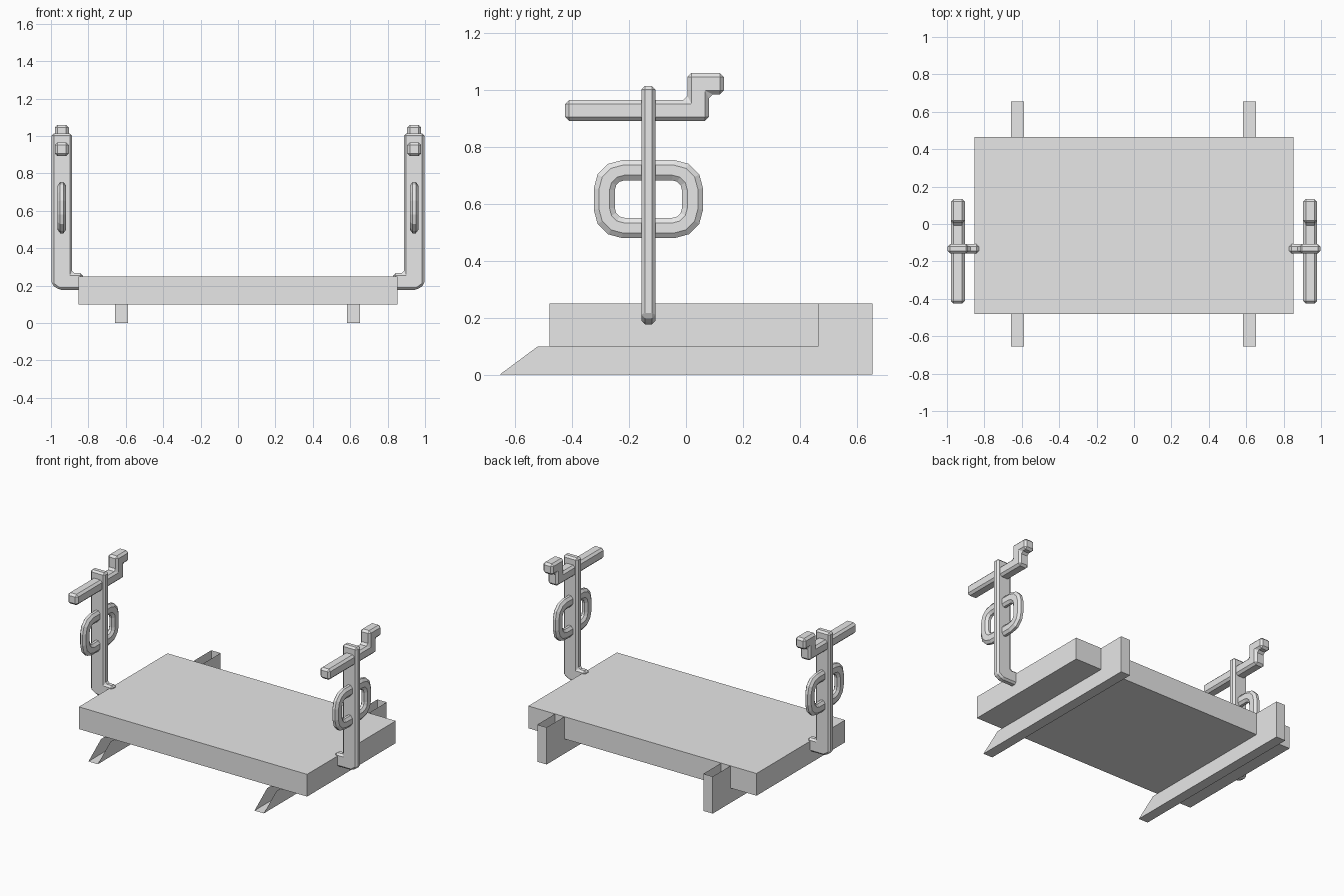
import bpy, bmesh, math

cube = bpy.data.objects.get("Cube")
if cube:
    bpy.data.objects.remove(cube, do_unlink=True)

grey = bpy.data.materials.new("plain grey")
grey.use_nodes = True
COLOUR = (0.8, 0.8, 0.8, 1)
grey.diffuse_color = COLOUR
grey.node_tree.nodes["Principled BSDF"].inputs["Base Color"].default_value = COLOUR


def finish(name, bm, bevel=0):
    bmesh.ops.recalc_face_normals(bm, faces=bm.faces)
    mesh = bpy.data.meshes.new(name)
    bm.to_mesh(mesh)
    bm.free()
    mesh.materials.append(grey)
    obj = bpy.data.objects.new(name, mesh)
    bpy.context.collection.objects.link(obj)
    if bevel:
        mod = obj.modifiers.new("chamfer", 'BEVEL')
        mod.width = bevel
        mod.segments = 1
        mod.limit_method = 'ANGLE'
    return obj


def prism(name, profile, axis, centre, width, bevel=0, walls=None):
    """Extrude a profile along x (points are y, z) or y (points are x, z)."""
    bm = bmesh.new()
    rings = []
    for d in (centre - width / 2, centre + width / 2):
        rings.append([bm.verts.new((d, a, b) if axis == 'x' else (a, d, b))
                      for a, b in profile])
    lo, hi = rings
    n = len(profile)
    bm.faces.new(lo)
    bm.faces.new(hi[::-1])
    for i in range(n) if walls is None else walls:
        j = (i + 1) % n
        bm.faces.new((lo[j], lo[i], hi[i], hi[j]))
    return finish(name, bm, bevel)


def rounded_rect(half_w, half_h, radius, steps=3):
    pts = []
    for k, (sy, sz) in enumerate(((1, 1), (-1, 1), (-1, -1), (1, -1))):
        for i in range(steps + 1):
            a = math.pi / 2 * (k + i / steps)
            pts.append((sy * (half_w - radius) + radius * math.cos(a),
                        sz * (half_h - radius) + radius * math.sin(a)))
    return pts


def ring(name, x, y, z):
    """Flat rounded link with a chamfered section."""
    outer = rounded_rect(0.192, 0.137, 0.1)
    inner = rounded_rect(0.118, 0.066, 0.035)
    h, c = 0.022, 0.009
    section = ((0, -c), (0.25, -h), (0.75, -h), (1, -c),
               (1, c), (0.75, h), (0.25, h), (0, c))
    bm = bmesh.new()
    loops = [[bm.verts.new((x + dx,
                            y + i[0] + (o[0] - i[0]) * t,
                            z + i[1] + (o[1] - i[1]) * t)) for t, dx in section]
             for i, o in zip(inner, outer)]
    for k, a in enumerate(loops):
        b = loops[(k + 1) % len(loops)]
        for m in range(len(section)):
            q = (m + 1) % len(section)
            bm.faces.new((a[m], a[q], b[q], b[m]))
    return finish(name, bm)


# Deck slab
prism("deck", [(-0.48, 0.1), (0.465, 0.1), (0.465, 0.25), (-0.48, 0.25)],
      'x', 0, 1.704)

# Runners: hollow, open-topped channels that rise behind the deck
runner = [(-0.655, 0), (0.655, 0), (0.655, 0.25),
          (0.465, 0.25), (0.465, 0.1), (-0.52, 0.1)]
for side, x in (("left", 0.617), ("right", -0.623)):
    prism(side + "_runner", runner, 'x', x, 0.07, walls=(0, 1))

# Upright, ring and handle on each side
post = [(0.83, 0.177), (0.955, 0.177), (0.996, 0.205), (0.996, 1.014),
        (0.887, 1.014), (0.887, 0.267), (0.83, 0.267)]
handle = [(-0.425, 0.892), (0.08, 0.892), (0.08, 0.985), (0.133, 0.985),
          (0.133, 1.06), (0.005, 1.06), (0.005, 0.965), (-0.425, 0.965)]
for side, s in (("left", 1), ("right", -1)):
    prism(side + "_post", [(s * x, z) for x, z in post],
          'y', -0.132, 0.049, bevel=0.012)
    prism(side + "_handle", handle, 'x', s * 0.942, 0.075, bevel=0.014)
    ring(side + "_ring", s * 0.942, -0.132, 0.617)
